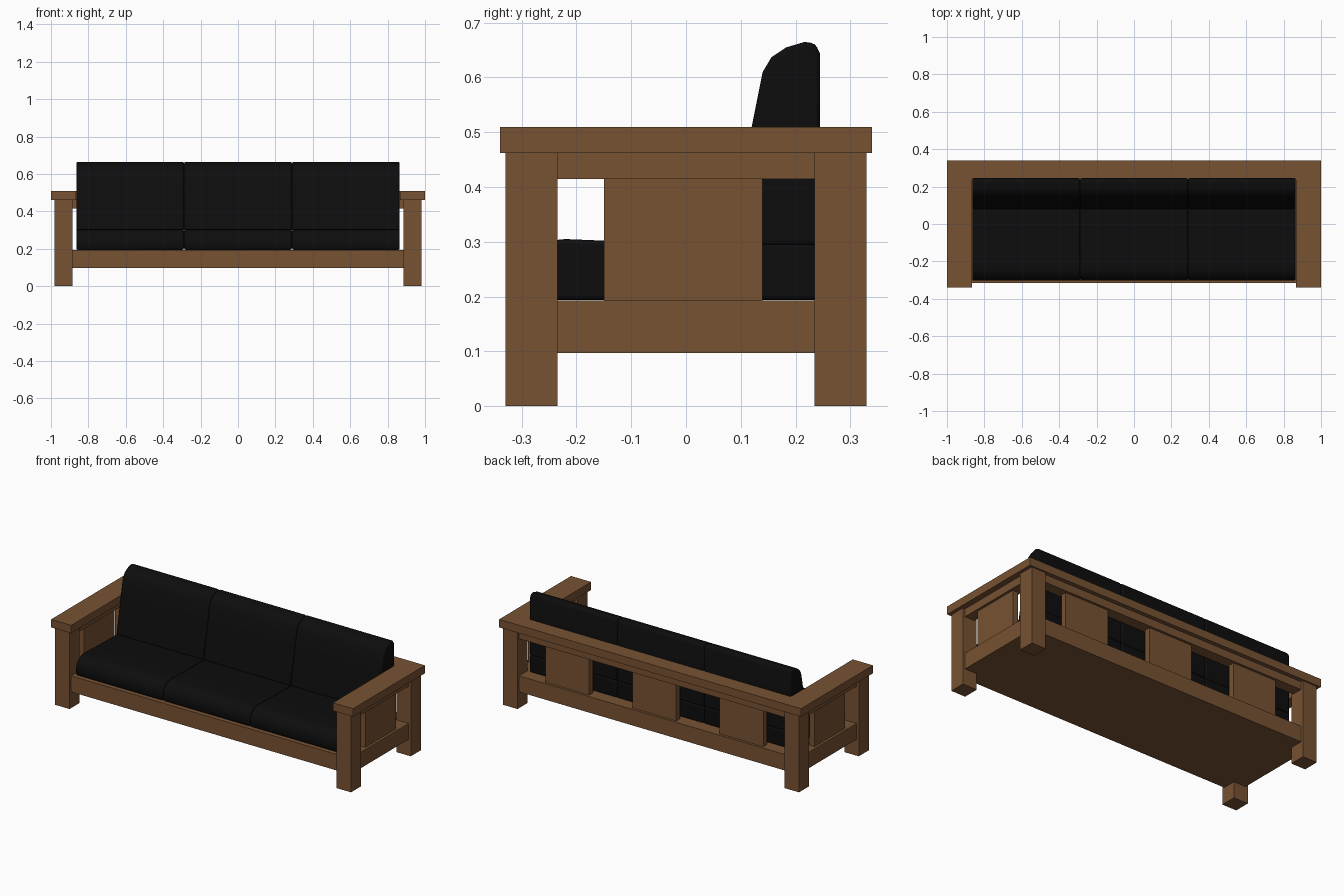
import bpy, bmesh, math

if "Cube" in bpy.data.objects:
    bpy.data.objects.remove(bpy.data.objects["Cube"])


def material(name, rgb):
    m = bpy.data.materials.new(name)
    m.diffuse_color = (*rgb, 1)
    m.use_nodes = True
    m.node_tree.nodes["Principled BSDF"].inputs["Base Color"].default_value = m.diffuse_color
    return m


wood = material("brown wood", (0.185, 0.085, 0.033))
fabric = material("black fabric", (0.004, 0.004, 0.004))


def add_object(name, bm, mat):
    bmesh.ops.recalc_face_normals(bm, faces=bm.faces)
    me = bpy.data.meshes.new(name)
    bm.to_mesh(me)
    bm.free()
    me.materials.append(mat)
    ob = bpy.data.objects.new(name, me)
    bpy.context.collection.objects.link(ob)
    return ob


def box(name, x, y, z):
    """Wooden block given by its extents on each axis."""
    bm = bmesh.new()
    bmesh.ops.create_cube(bm, size=1)
    for v in bm.verts:
        for i, (lo, hi) in enumerate((x, y, z)):
            v.co[i] = lo if v.co[i] < 0 else hi
    return add_object(name, bm, wood)


def cushion(name, profile, x, width):
    """Side profile (y, z) extruded across x with softened side seams."""
    bm = bmesh.new()
    face = bm.faces.new([bm.verts.new((x - width / 2, y, z)) for y, z in profile])
    ext = bmesh.ops.extrude_face_region(bm, geom=[face])["geom"]
    verts = [g for g in ext if isinstance(g, bmesh.types.BMVert)]
    bmesh.ops.translate(bm, verts=verts, vec=(width, 0, 0))
    if face.is_valid is False or len(bm.faces) < len(profile) + 2:
        bm.faces.new([v for v in bm.verts if v not in verts])
    ob = add_object(name, bm, fabric)
    bev = ob.modifiers.new("soft seams", "BEVEL")
    bev.width, bev.segments = 0.008, 2
    bev.limit_method, bev.angle_limit = "ANGLE", math.radians(50)
    bpy.context.view_layer.objects.active = ob
    ob.select_set(True)
    bpy.ops.object.shade_smooth_by_angle(angle=math.radians(35))
    ob.select_set(False)
    return ob


def side(s, a, b):
    return tuple(sorted((s * a, s * b)))


# Arms: legs, flat tops, upper rails and centre panels
for s, label in ((-1, "left"), (1, "right")):
    for t, end in ((-1, "front"), (1, "back")):
        box(f"{end}_{label}_leg", side(s, 0.885, 0.98), side(t, 0.235, 0.33), (0, 0.462))
    box(f"{label}_arm_top", side(s, 0.867, 1.0), (-0.34, 0.34), (0.462, 0.51))
    box(f"{label}_upper_rail", side(s, 0.9, 0.965), (-0.235, 0.235), (0.415, 0.462))
    box(f"{label}_arm_panel", side(s, 0.915, 0.95), (-0.15, 0.14), (0.193, 0.415))

# Seat platform, whose edges form the lower rails
box("seat_platform", (-0.965, 0.965), (-0.315, 0.315), (0.097, 0.193))

# Back: top board, upper rail and three panels
box("back_top", (-0.867, 0.867), (0.235, 0.34), (0.462, 0.51))
box("back_upper_rail", (-0.885, 0.885), (0.25, 0.315), (0.415, 0.462))
for i in (-1, 0, 1):
    c = i * 0.577
    box(f"back_panel_{i + 2}", (c - 0.145, c + 0.145), (0.265, 0.3), (0.193, 0.415))

# Three seat cushions and three back cushions
seat = [(0.245, 0.194), (-0.295, 0.194), (-0.303, 0.215), (-0.302, 0.245),
        (-0.293, 0.272), (-0.275, 0.291), (-0.25, 0.302), (-0.22, 0.305),
        (-0.1, 0.3), (0.245, 0.295)]
back = [(0.245, 0.294), (0.08, 0.294), (0.12, 0.51), (0.14, 0.61),
        (0.156, 0.637), (0.183, 0.655), (0.217, 0.665), (0.236, 0.662),
        (0.245, 0.643)]
for i in (-1, 0, 1):
    cushion(f"seat_cushion_{i + 2}", seat, i * 0.577, 0.575)
    cushion(f"back_cushion_{i + 2}", back, i * 0.577, 0.575)
